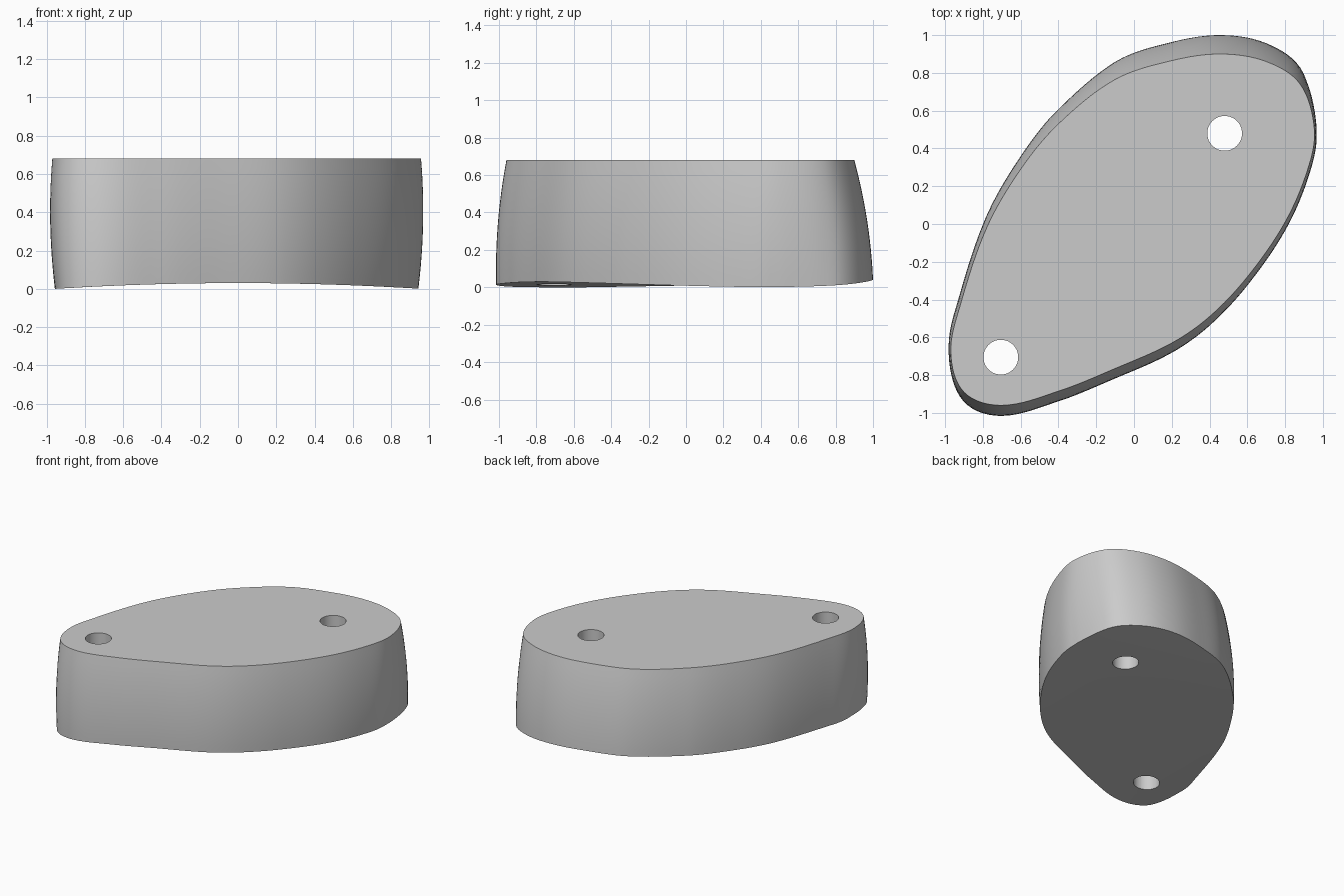
import bpy, bmesh, math
from mathutils import Vector
from mathutils.geometry import interpolate_bezier

cube = bpy.data.objects.get("Cube")
if cube:
    bpy.data.objects.remove(cube, do_unlink=True)

HEIGHT = 0.68
LEVELS = 12       # steps up the side wall
RINGS = 10        # steps across the underside
HOLE_RADIUS = 0.092

# Egg-shaped rim of the top face, counter-clockwise
rim = [(.955, .5), (.88, .74), (.7, .86), (.46, .9), (.2, .865), (-.1, .765),
       (-.4, .53), (-.6, .29), (-.78, -.02), (-.92, -.43), (-.97, -.68),
       (-.9, -.89), (-.7, -.96), (-.4, -.885), (-.1, -.765), (.2, -.63),
       (.4, -.49), (.6, -.28), (.8, .01), (.92, .29)]


def smooth_loop(points, steps=8):
    """Closed smooth curve through the points."""
    pts = [Vector(p) for p in points]
    n = len(pts)
    loop = []
    for i in range(n):
        a, b, c, d = (pts[(i + k) % n] for k in (-1, 0, 1, 2))
        reach = (c - b).length / 3
        h1 = b + (c - a).normalized() * reach
        h2 = c - (d - b).normalized() * reach
        loop += [v.to_2d() for v in interpolate_bezier(b, h1, h2, c, steps + 1)[:-1]]
    return loop


def underside(p):
    """Height of the gently hollowed underside."""
    return max(0, .03 - .033 * p.x ** 2 + .018 * max(0, p.y) ** 4)


def flare(n):
    """How far the bottom edge stands out from the top rim."""
    return (.1 if n.y > 0 else .055) * abs(n.y) ** 1.5 - .015 * n.x ** 2


outline = smooth_loop(rim)
count = len(outline)
normals = []
for i in range(count):
    t = outline[(i + 1) % count] - outline[i - 1]
    normals.append(Vector((t.y, -t.x)).normalized())
foot = [p + n * flare(n) for p, n in zip(outline, normals)]

# Body: bulging wall, flat top, hollowed underside
bm = bmesh.new()
loops = []
for k in range(RINGS, 0, -1):
    loops.insert(0, [bm.verts.new((*(q * k / RINGS), underside(q * k / RINGS))) for q in foot])
for j in range(1, LEVELS + 1):
    t = j / LEVELS
    ring = []
    for p, q, n in zip(outline, foot, normals):
        xy = q.lerp(p, t) + n * .072 * t * (1 - t)
        base = underside(q)
        ring.append(bm.verts.new((*xy, base + (HEIGHT - base) * t)))
    loops.append(ring)
for low, high in zip(loops, loops[1:]):
    for i in range(count):
        k = (i + 1) % count
        bm.faces.new((low[i], low[k], high[k], high[i]))
centre = bm.verts.new((0, 0, underside(Vector((0, 0)))))
for i in range(count):
    bm.faces.new((centre, loops[0][(i + 1) % count], loops[0][i]))
bm.faces.new(loops[-1])
bmesh.ops.recalc_face_normals(bm, faces=bm.faces)
mesh = bpy.data.meshes.new("body")
bm.to_mesh(mesh)
bm.free()
body = bpy.data.objects.new("body", mesh)
bpy.context.collection.objects.link(body)

# Grey material
grey = bpy.data.materials.new("light grey")
grey.use_nodes = True
colour = (.6, .6, .6, 1)
grey.diffuse_color = colour
grey.node_tree.nodes["Principled BSDF"].inputs["Base Color"].default_value = colour
mesh.materials.append(grey)

# Two straight through holes
for name, x, y in (("back_hole_cutter", .48, .48), ("front_hole_cutter", -.705, -.705)):
    bpy.ops.mesh.primitive_cylinder_add(vertices=48, radius=HOLE_RADIUS, depth=2, location=(x, y, .3))
    cutter = bpy.context.object
    cutter.name = name
    cutter.hide_render = True
    cutter.data.materials.append(grey)
    cut = body.modifiers.new(name, "BOOLEAN")
    cut.operation = "DIFFERENCE"
    cut.solver = "EXACT"
    cut.object = cutter
    bpy.context.view_layer.objects.active = body
    bpy.ops.object.modifier_apply(modifier=cut.name)
    bpy.data.objects.remove(cutter, do_unlink=True)

bpy.ops.object.select_all(action="DESELECT")
body.select_set(True)
bpy.context.view_layer.objects.active = body
bpy.ops.object.shade_smooth_by_angle(angle=math.radians(35))
